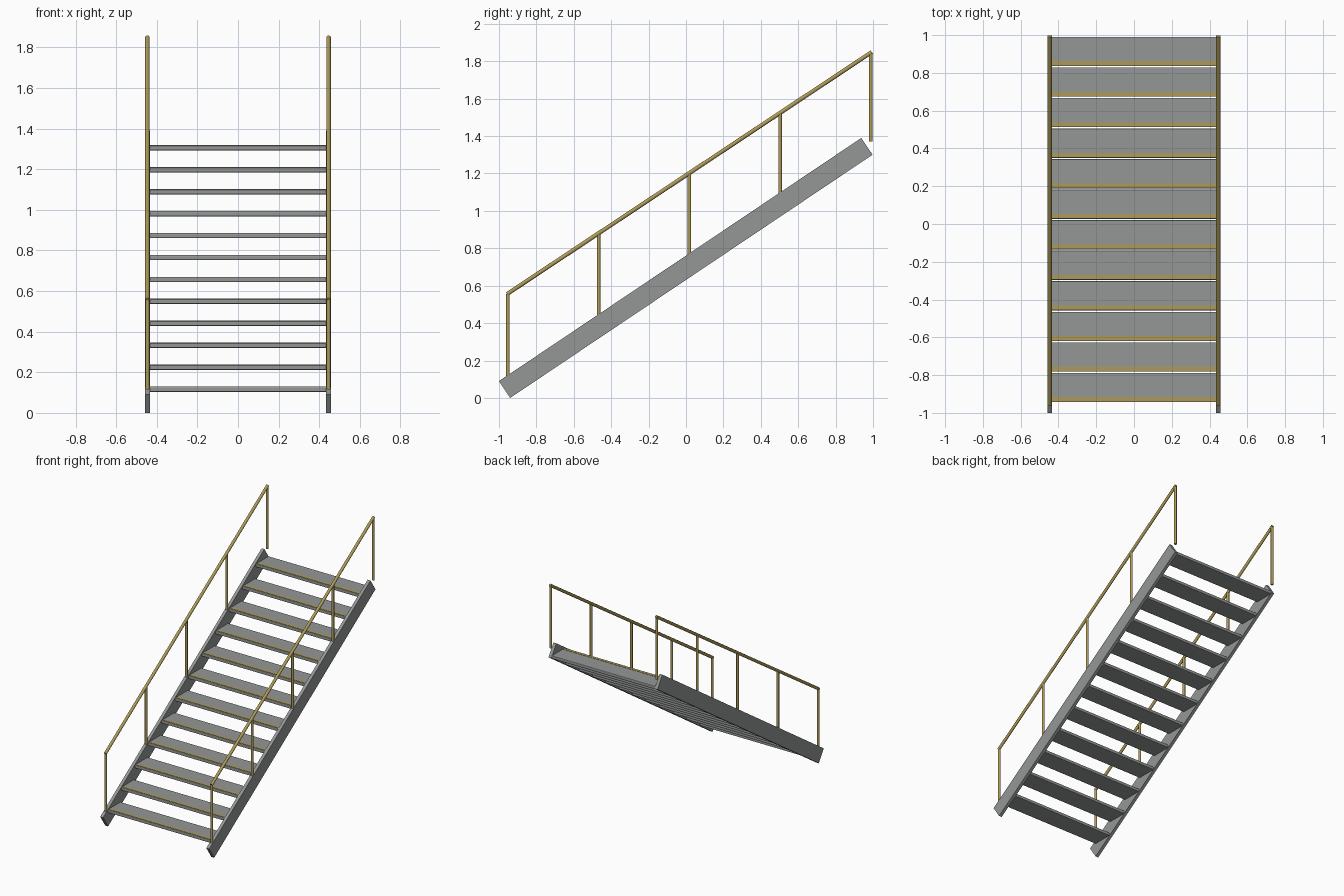
import bpy, bmesh, math
from mathutils import Vector

if "Cube" in bpy.data.objects:
    bpy.data.objects.remove(bpy.data.objects["Cube"])


def material(name, rgb):
    m = bpy.data.materials.new(name)
    m.diffuse_color = (*rgb, 1)
    m.use_nodes = True
    m.node_tree.nodes["Principled BSDF"].inputs["Base Color"].default_value = m.diffuse_color
    return m


GREY = material("steel grey", (0.30, 0.31, 0.31))
YELLOW = material("ochre yellow", (0.42, 0.33, 0.10))


def finish(bm, name, mat):
    bmesh.ops.recalc_face_normals(bm, faces=bm.faces)
    me = bpy.data.meshes.new(name)
    bm.to_mesh(me)
    bm.free()
    me.materials.append(mat)
    ob = bpy.data.objects.new(name, me)
    bpy.context.collection.objects.link(ob)
    return ob


def box(name, lo, hi, mat, bevel=0):
    bm = bmesh.new()
    bmesh.ops.create_cube(bm, size=1)
    for v in bm.verts:
        v.co = [(a + b) / 2 + c * (b - a) for a, b, c in zip(lo, hi, v.co)]
    if bevel:
        bmesh.ops.bevel(bm, geom=bm.edges[:], offset=bevel, segments=2,
                        profile=0.5, affect='EDGES')
    return finish(bm, name, mat)


def tube(name, a, b, r, mat):
    a, b = Vector(a), Vector(b)
    d = b - a
    bpy.ops.mesh.primitive_cylinder_add(vertices=16, radius=r, depth=d.length,
                                        location=(a + b) / 2)
    ob = bpy.context.object
    ob.name = name
    ob.rotation_euler = d.to_track_quat('Z', 'Y').to_euler()
    ob.data.materials.append(mat)
    bpy.ops.object.shade_smooth_by_angle(angle=math.radians(40))
    return ob


# Sloping side stringers, handrails and posts, one set per side
PROFILE = [(-1.0, 0.09), (-0.94, 0.0), (0.997, 1.30), (0.937, 1.39)]
for side, s in (("left", -1), ("right", 1)):
    bm = bmesh.new()
    face = bm.faces.new([bm.verts.new((s * 0.434, y, z)) for y, z in PROFILE])
    ext = bmesh.ops.extrude_face_region(bm, geom=[face])
    for v in ext["geom"]:
        if isinstance(v, bmesh.types.BMVert):
            v.co.x = s * 0.458
    finish(bm, side + "_stringer", GREY)

    x = s * 0.446
    tube(side + "_handrail", (x, -0.956, 0.556), (x, 0.993, 1.849), 0.011, YELLOW)
    for i in range(5):
        y, rise = -0.952 + i * 0.485, i * 0.3225
        tube(f"{side}_post_{i + 1}", (x, y, 0.082 + rise), (x, y, 0.557 + rise),
             0.0095, YELLOW)

# Treads with a coloured nosing strip
for i in range(12):
    y, z = -0.943 + i * 0.1617, 0.128 + i * 0.108
    box(f"tread_{i + 1}", (-0.44, y, z - 0.024), (0.44, y + 0.155, z), GREY, 0.005)
    box(f"nosing_strip_{i + 1}", (-0.434, y + 0.004, z - 0.002),
        (0.434, y + 0.026, z + 0.002), YELLOW)
